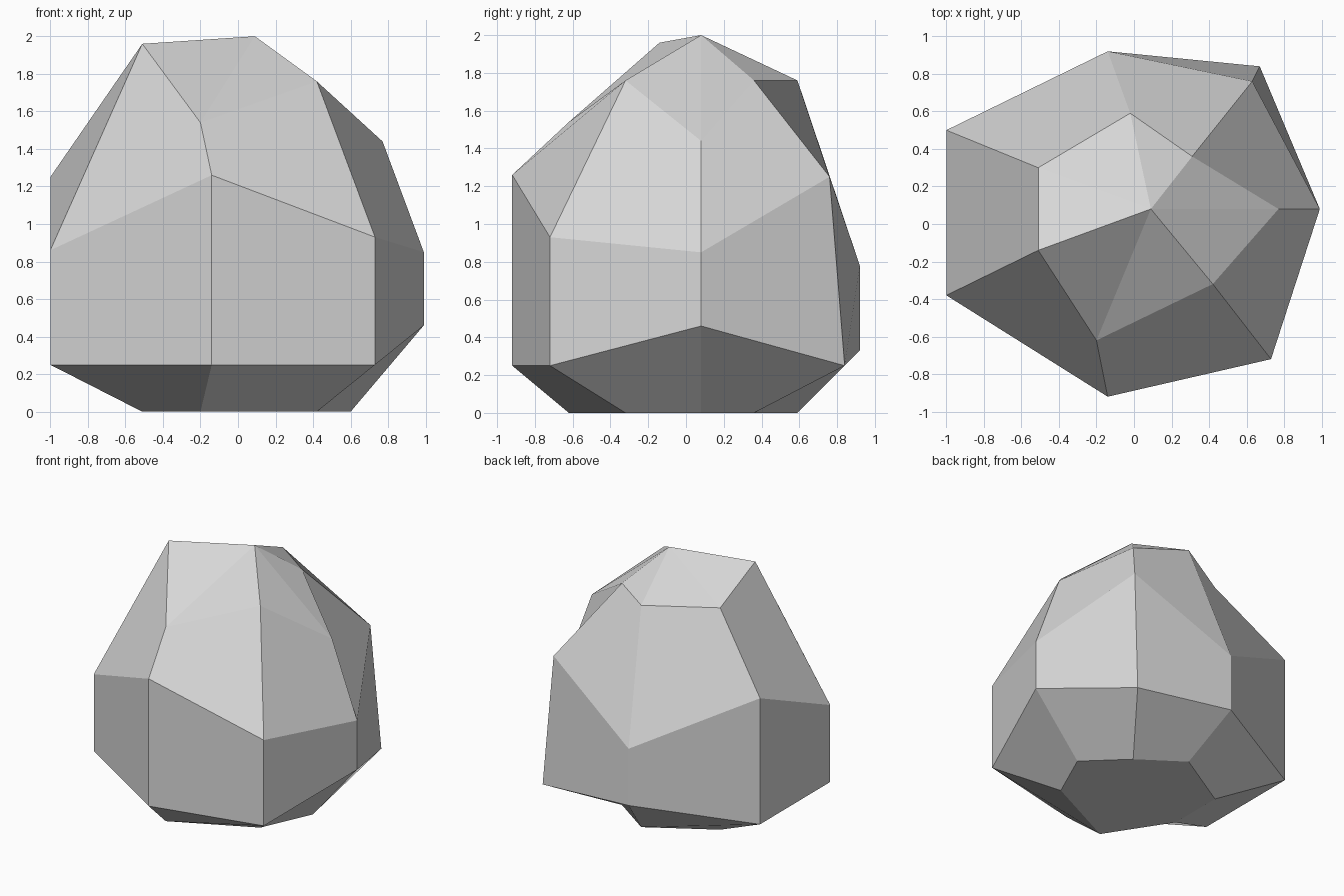
import bpy
import bmesh

default_cube = bpy.data.objects.get("Cube")
if default_cube:
    bpy.data.objects.remove(default_cube, do_unlink=True)

# One flat stone colour
stone = bpy.data.materials.new("stone_grey")
stone.use_nodes = True
stone_colour = (0.68, 0.68, 0.68, 1)
stone.diffuse_color = stone_colour
for node in stone.node_tree.nodes:
    if node.type == "BSDF_PRINCIPLED":
        node.inputs["Base Color"].default_value = stone_colour

# Seven-sided plans: a narrow one for base and crown, a wide one for the girth
narrow_plan = [(-.51, -.14), (-.2, -.62), (.42, -.32), (.77, .08),
               (.31, .36), (-.02, .59), (-.51, .3)]
wide_plan = [(-1, -.38), (-.14, -.92), (.73, -.72), (.99, .08),
             (.67, .84), (-.14, .92), (-1, .5)]
crown_heights = [1.96, 1.54, 1.76, 1.44, 1.76, 1.76, 1.76]
shoulder_heights = [.86, 1.26, .93, .85, 1.25, .78, 1.25]
waist_heights = [.25, .25, .25, .46, .25, .33, .25]
base_heights = [0] * len(narrow_plan)

mesh = bpy.data.meshes.new("rock")
bm = bmesh.new()


def add_ring(plan, heights):
    """Place one irregular ring of corners."""
    return [bm.verts.new((x, y, z)) for (x, y), z in zip(plan, heights)]


def join_rings(lower, upper):
    """Fill the band between two rings with four-sided facets."""
    count = len(lower)
    for i in range(count):
        j = (i + 1) % count
        bm.faces.new((lower[i], lower[j], upper[j], upper[i]))


base = add_ring(narrow_plan, base_heights)
waist = add_ring(wide_plan, waist_heights)
shoulder = add_ring(wide_plan, shoulder_heights)
crown = add_ring(narrow_plan, crown_heights)

# Tuck in the base on one side and lean one shoulder corner inwards
base[3].co.x = .6
shoulder[4].co.xy = (.63, .76)

for lower, upper in ((base, waist), (waist, shoulder), (shoulder, crown)):
    join_rings(lower, upper)

# Flat underside and peaked top
bm.faces.new(list(reversed(base)))
peak = bm.verts.new((.09, .08, 2))
for i, corner in enumerate(crown):
    bm.faces.new((corner, crown[(i + 1) % len(crown)], peak))

bm.to_mesh(mesh)
bm.free()
mesh.materials.append(stone)

rock = bpy.data.objects.new("rock", mesh)
bpy.context.collection.objects.link(rock)
